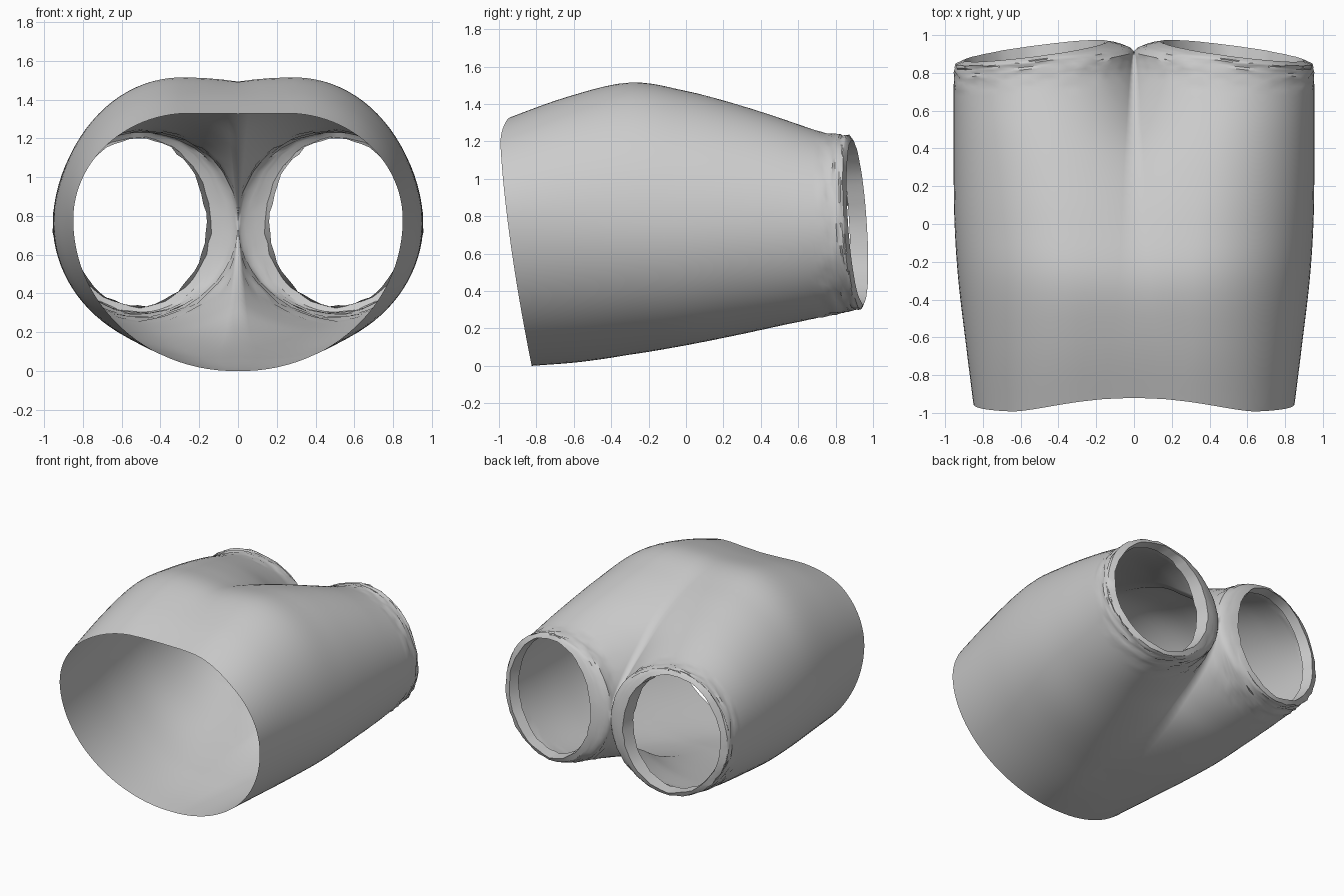
import bpy, bmesh, math, random

if "Cube" in bpy.data.objects:
    bpy.data.objects.remove(bpy.data.objects["Cube"])

random.seed(4)
HALF = 26      # points along the upper and the lower half of each section
SUB = 5        # rows between stations

# Sections from waist to leg opening:
# y, outer x, mid z, top z, bottom z, top centre x, bottom centre x,
# top cleft, bottom cleft (1 = leg tube closed), gap to the centre line
STATIONS = [
    (-0.98, 0.85, 0.78, 1.33, 0.00, 0.25, 0.02, 0.10, 0.02, 0.0),
    (-0.65, 0.89, 0.78, 1.44, 0.02, 0.28, 0.06, 0.15, 0.05, 0.0),
    (-0.30, 0.93, 0.77, 1.515, 0.06, 0.29, 0.15, 0.24, 0.10, 0.0),
    (0.00, 0.95, 0.76, 1.47, 0.11, 0.32, 0.27, 0.34, 0.20, 0.0),
    (0.30, 0.955, 0.76, 1.39, 0.17, 0.38, 0.36, 0.50, 0.42, 0.0),
    (0.55, 0.955, 0.76, 1.31, 0.225, 0.44, 0.44, 0.75, 0.70, 0.0),
    (0.75, 0.955, 0.76, 1.25, 0.27, 0.48, 0.48, 0.93, 0.90, 0.0),
    (0.86, 0.950, 0.76, 1.235, 0.295, 0.49, 0.49, 1.0, 1.0, 0.0),
    (0.91, 0.945, 0.76, 1.235, 0.305, 0.51, 0.51, 1.0, 1.0, 0.09),
]
# Turned-in hem
HEM = [
    (0.925, 0.90, 0.76, 1.205, 0.33, 0.51, 0.51, 1.0, 1.0, 0.14),
    (0.84, 0.87, 0.76, 1.20, 0.335, 0.51, 0.51, 1.0, 1.0, 0.165),
]


def catmull(a, b, c, d, t):
    return tuple(0.5 * (2 * q + (r - p) * t + (2 * p - 5 * q + 4 * r - s) * t * t
                        + (3 * q - p - 3 * r + s) * t ** 3)
                 for p, q, r, s in zip(a, b, c, d))


def place(x, y, z):
    """Slant the waist edge and leg openings."""
    w = max(0.0, (-0.3 - y) / 0.68)
    dy = w * (0.17 * max(0.0, (1.27 - z) / 1.27) ** 1.5 - 0.015)
    if z > 0.8:
        dy += w * 0.075 * max(0.0, 1 - (x / 0.65) ** 2) ** 1.5
    v = min(1.0, max(0.0, (y - 0.5) / 0.4))
    dy += v * (0.06 - 0.125 * x / 0.95 + 0.03 * (0.76 - z) / 0.45)
    return x, y + dy, z


def section(st):
    y, out, zm, zt, zb, ct, cb, kt, kb, gap = st
    gap = max(0.0, gap)
    pts = []

    def point(th, c, k, rz):
        k = min(k, 1.0)
        inner = c / max(k, 0.01) if k < 1 else c - gap
        co = math.cos(th)
        x = c + co * (out - c if co > 0 else inner)
        return place(max(x, 0.0), y, zm + rz * math.sin(th))

    top = math.acos(-min(kt, 1.0))
    bot = math.acos(-min(kb, 1.0))
    for i in range(HALF):
        pts.append(point(top * (1 - i / HALF), ct, kt, zt - zm))
    for i in range(HALF + 1):
        pts.append(point(-bot * i / HALF, cb, kb, zm - zb))
    return pts


rows = []
n = len(STATIONS)
for i in range(n - 1):
    a, b = STATIONS[max(i - 1, 0)], STATIONS[i]
    c, d = STATIONS[i + 1], STATIONS[min(i + 2, n - 1)]
    rows += [catmull(a, b, c, d, t / SUB) for t in range(SUB)]
rows += [STATIONS[-1]] + HEM

# Right half of the garment
bm = bmesh.new()
grid = [[bm.verts.new(p) for p in section(st)] for st in rows]
for r0, r1 in zip(grid, grid[1:]):
    for j in range(2 * HALF):
        bm.faces.new((r0[j], r0[j + 1], r1[j + 1], r1[j]))
bmesh.ops.remove_doubles(bm, verts=bm.verts, dist=0.0005)
bmesh.ops.recalc_face_normals(bm, faces=bm.faces)

# Small puckers beside the hem
for v in bm.verts:
    if 0.72 < v.co.y and v.co.x > 0.03:
        v.co.x += random.uniform(-0.006, 0.006)
        v.co.z += random.uniform(-0.006, 0.006)

mesh = bpy.data.meshes.new("shorts")
bm.to_mesh(mesh)
bm.free()
shorts = bpy.data.objects.new("shorts", mesh)
bpy.context.collection.objects.link(shorts)

# Left half
mirror = shorts.modifiers.new("left_half", 'MIRROR')
mirror.use_clip = True
mirror.merge_threshold = 0.001

bpy.context.view_layer.objects.active = shorts
shorts.select_set(True)
bpy.ops.object.shade_smooth_by_angle(angle=math.radians(35))
